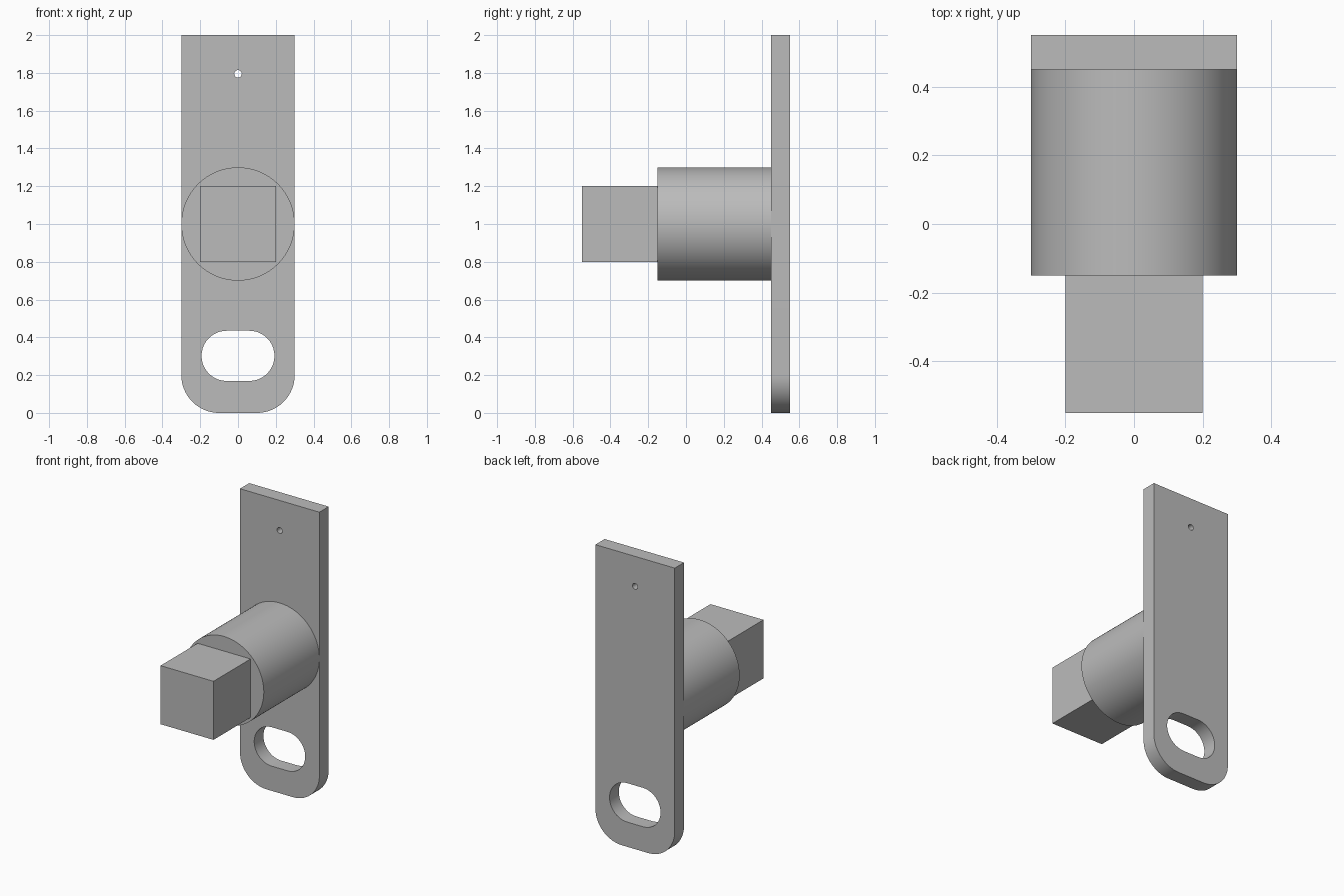
import bpy, bmesh, math
from mathutils import Matrix

cube = bpy.data.objects.get("Cube")
if cube:
    bpy.data.objects.remove(cube, do_unlink=True)

# One plain grey for the whole piece
GREY = (0.5, 0.5, 0.5, 1)
grey = bpy.data.materials.new("plain_grey")
grey.use_nodes = True
grey.diffuse_color = GREY
grey.node_tree.nodes["Principled BSDF"].inputs["Base Color"].default_value = GREY

ALONG_Y = Matrix.Rotation(math.pi / 2, 4, 'X')


def finish(name, bm):
    bmesh.ops.recalc_face_normals(bm, faces=bm.faces)
    mesh = bpy.data.meshes.new(name)
    bm.to_mesh(mesh)
    bm.free()
    mesh.materials.append(grey)
    obj = bpy.data.objects.new(name, mesh)
    bpy.context.collection.objects.link(obj)
    bpy.ops.object.select_all(action='DESELECT')
    obj.select_set(True)
    bpy.context.view_layer.objects.active = obj
    bpy.ops.object.shade_smooth_by_angle(angle=math.radians(30))
    return obj


def arc(cx, cz, r, start, end, steps=20):
    angles = [math.radians(start + (end - start) * i / steps) for i in range(steps + 1)]
    return [(cx + r * math.cos(a), cz + r * math.sin(a)) for a in angles]


# Back plate: rounded lower corners, a grip slot and a small hanging hole
outline = [(0.3, 2), (-0.3, 2)] + arc(-0.1, 0.2, 0.2, 180, 270) + arc(0.1, 0.2, 0.2, 270, 360)
slot = arc(0.06, 0.302, 0.133, -90, 90) + arc(-0.06, 0.302, 0.133, 90, 270)
hole = arc(0, 1.795, 0.02, 0, 360)[:-1]

curve = bpy.data.curves.new("plate_profile", 'CURVE')
curve.dimensions = '2D'
curve.fill_mode = 'BOTH'
curve.extrude = 0.05
for loop in (outline, slot, hole):
    spline = curve.splines.new('POLY')
    spline.points.add(len(loop) - 1)
    for point, (x, z) in zip(spline.points, loop):
        point.co = (x, z, 0, 1)
    spline.use_cyclic_u = True
profile = bpy.data.objects.new("plate_profile", curve)
plate_mesh = bpy.data.meshes.new_from_object(profile)
bm = bmesh.new()
bm.from_mesh(plate_mesh)
bpy.data.objects.remove(profile)
bpy.data.curves.remove(curve)
bpy.data.meshes.remove(plate_mesh)
bmesh.ops.remove_doubles(bm, verts=bm.verts, dist=0.0001)
bmesh.ops.transform(bm, matrix=Matrix.Translation((0, 0.5, 0)) @ ALONG_Y, verts=bm.verts)
finish("back_plate", bm)

# Round barrel standing out from the plate
bm = bmesh.new()
bmesh.ops.create_cone(bm, cap_ends=True, segments=96, radius1=0.3, radius2=0.3, depth=0.6,
                      matrix=Matrix.Translation((0, 0.15, 1)) @ ALONG_Y)
finish("barrel", bm)

# Square peg on the front of the barrel
bm = bmesh.new()
bmesh.ops.create_cube(bm, size=0.4, matrix=Matrix.Translation((0, -0.35, 1)))
finish("square_peg", bm)
